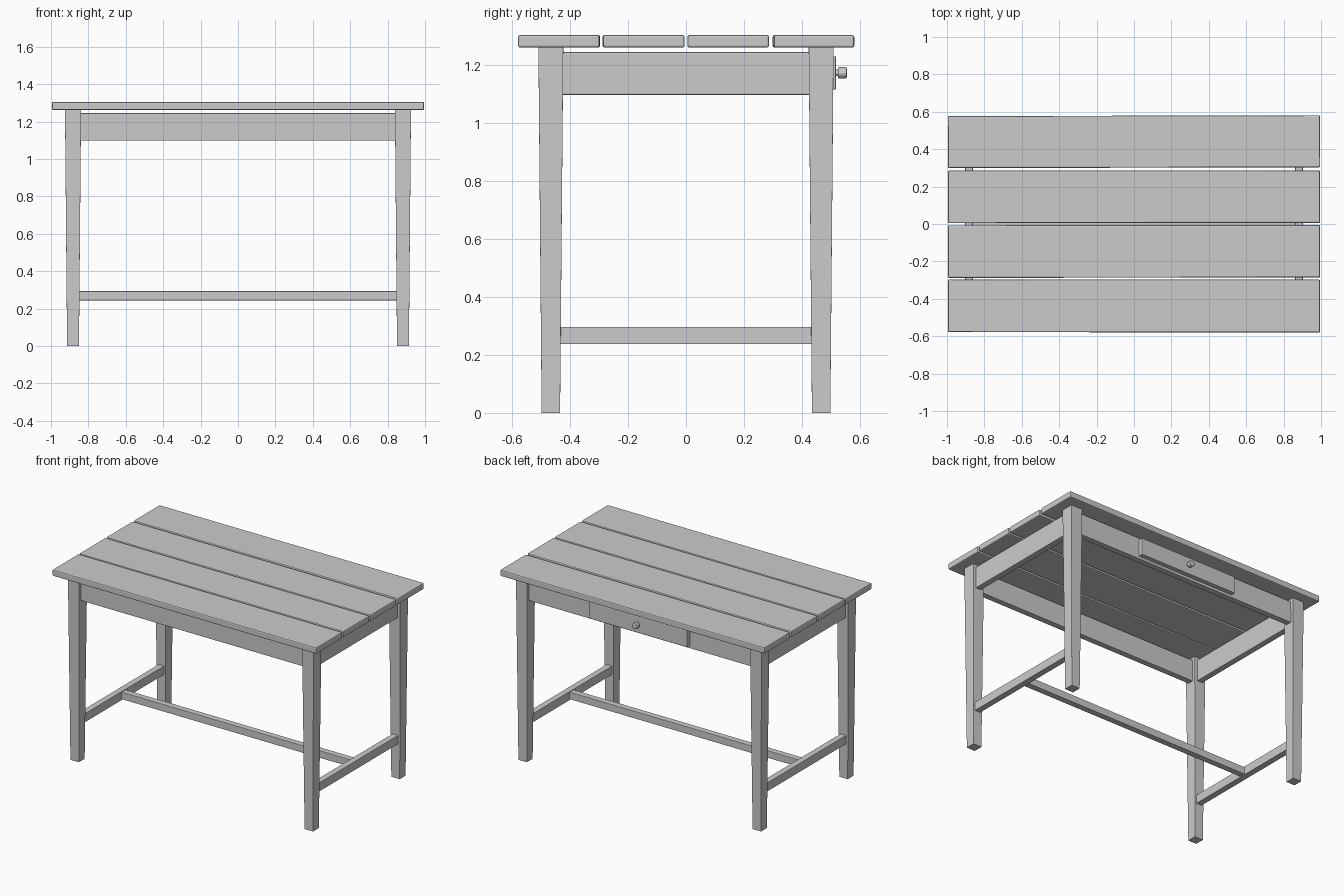
import bpy, bmesh
from math import radians

if "Cube" in bpy.data.objects:
    bpy.data.objects.remove(bpy.data.objects["Cube"])

LEG_X, LEG_Y = 0.882, 0.4665


def finish(obj, bevel, segments=2):
    if bevel:
        m = obj.modifiers.new("soft_edges", "BEVEL")
        m.width = bevel
        m.segments = segments
        m.limit_method = "ANGLE"
    return obj


def box(name, x, y, z, bevel=0.004, taper=1.0, skew=0.0):
    """Box from (min, max) ranges; taper scales the bottom, skew turns it in plan."""
    size = [r[1] - r[0] for r in (x, y, z)]
    mid = [(r[1] + r[0]) / 2 for r in (x, y, z)]
    bm = bmesh.new()
    bmesh.ops.create_cube(bm, size=1)
    for v in bm.verts:
        k = taper if v.co.z < 0 else 1.0
        v.co.x *= size[0] * k
        v.co.y *= size[1] * k
        v.co.z *= size[2]
    mesh = bpy.data.meshes.new(name)
    bm.to_mesh(mesh)
    bm.free()
    obj = bpy.data.objects.new(name, mesh)
    bpy.context.collection.objects.link(obj)
    obj.location = mid
    obj.rotation_euler.z = skew
    return finish(obj, bevel)


# Table top: four slightly uneven planks
planks = [(-0.579, -0.297, -0.001), (-0.287, -0.006, 0.001),
          (0.005, 0.286, 0.0005), (0.301, 0.579, 0.002)]
for i, (y0, y1, skew) in enumerate(planks):
    box(f"top_plank_{i + 1}", (-0.995, 0.995), (y0, y1), (1.261, 1.304), 0.007, skew=skew)

# Tapered legs
for sx, side in ((-1, "left"), (1, "right")):
    for sy, end in ((-1, "front"), (1, "back")):
        cx, cy = sx * LEG_X, sy * LEG_Y
        box(f"{end}_{side}_leg", (cx - 0.043, cx + 0.043), (cy - 0.043, cy + 0.043),
            (0, 1.262), 0.001, taper=0.74)

# Side aprons and side stretchers
for sx, side in ((-1, "left"), (1, "right")):
    cx = sx * LEG_X
    box(f"{side}_apron", (cx - 0.021, cx + 0.021), (-0.43, 0.43), (1.098, 1.245))
    box(f"{side}_stretcher", (cx - 0.021, cx + 0.021), (-0.44, 0.44), (0.238, 0.297), 0.002)

# Front and back aprons
for sy, end in ((-1, "front"), (1, "back")):
    cy = sy * LEG_Y
    box(f"{end}_apron", (-0.845, 0.845), (cy - 0.021, cy + 0.021), (1.098, 1.245))

# Long centre stretcher
box("centre_stretcher", (-0.87, 0.87), (-0.021, 0.021), (0.244, 0.293), 0.002)

# Drawer front on the back side
box("drawer_front", (-0.37, 0.37), (0.478, 0.518), (1.116, 1.231), 0.004)

# Drawer knob: stem and head
for name, r, y0, y1, bevel in (("knob_stem", 0.012, 0.514, 0.53, 0),
                               ("knob_head", 0.02, 0.524, 0.555, 0.005)):
    bpy.ops.mesh.primitive_cylinder_add(vertices=12, radius=r, depth=y1 - y0,
                                        location=(0, (y0 + y1) / 2, 1.174),
                                        rotation=(radians(90), 0, 0))
    knob = bpy.context.object
    knob.name = name
    finish(knob, bevel)
